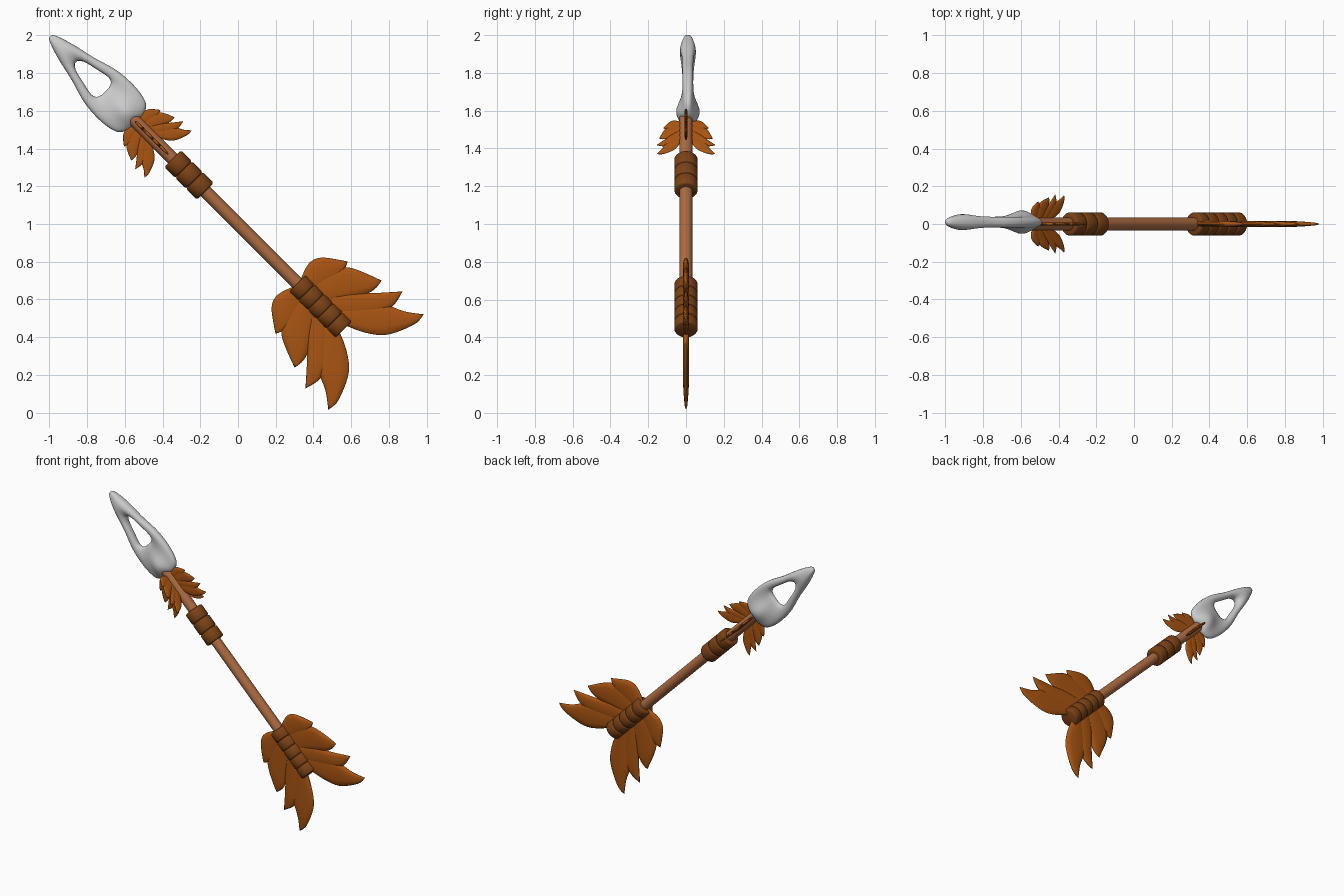
import bpy, bmesh, math
from mathutils import Matrix, Vector

if "Cube" in bpy.data.objects:
    bpy.data.objects.remove(bpy.data.objects["Cube"])

# Arrow frame: local x runs tip -> tail, local y across, local z = towards the front
S = math.sqrt(0.5)
FRAME = Matrix(((S, S, 0, 0), (0, 0, -1, 0), (-S, S, 0, 1), (0, 0, 0, 1)))


def material(name, col):
    m = bpy.data.materials.new(name)
    m.diffuse_color = (*col, 1)
    m.use_nodes = True
    m.node_tree.nodes["Principled BSDF"].inputs["Base Color"].default_value = m.diffuse_color
    return m


WOOD = material("wood", (0.42, 0.15, 0.055))
WRAP = material("leather", (0.20, 0.055, 0.008))
PLUME = material("feather", (0.40, 0.09, 0.006))


def finish(name, bm, mat=None, angle=40):
    bmesh.ops.remove_doubles(bm, verts=bm.verts, dist=1e-5)
    bmesh.ops.recalc_face_normals(bm, faces=bm.faces)
    bm.transform(FRAME)
    me = bpy.data.meshes.new(name)
    bm.to_mesh(me)
    bm.free()
    ob = bpy.data.objects.new(name, me)
    bpy.context.collection.objects.link(ob)
    if mat:
        me.materials.append(mat)
    bpy.ops.object.select_all(action='DESELECT')
    ob.select_set(True)
    bpy.context.view_layer.objects.active = ob
    bpy.ops.object.shade_smooth_by_angle(angle=math.radians(angle))
    return ob


def spline(pts, steps, closed=False):
    """Catmull-Rom samples through 2D points."""
    p = [Vector(q) for q in pts]
    n = len(p)
    get = (lambda i: p[i % n]) if closed else (lambda i: p[max(0, min(n - 1, i))])
    out = []
    for i in range(n if closed else n - 1):
        a, b, c, d = (get(i + k) for k in (-1, 0, 1, 2))
        for s in range(steps):
            t = s / steps
            out.append(0.5 * (2 * b + (c - a) * t + (2 * a - 5 * b + 4 * c - d) * t * t
                              + (3 * b - a - 3 * c + d) * t ** 3))
    return out if closed else out + [p[-1]]


def bridge(bm, rows, wrap=False):
    m = len(rows[0])
    for i in range(len(rows) if wrap else len(rows) - 1):
        r, q = rows[i], rows[(i + 1) % len(rows)]
        for j in range(m):
            k = (j + 1) % m
            bm.faces.new((r[j], r[k], q[k], q[j]))


def lathe(name, prof, mat, sides=32):
    bm = bmesh.new()
    rows = [[bm.verts.new((u, r * math.cos(2 * math.pi * k / sides),
                           r * math.sin(2 * math.pi * k / sides)))
             for k in range(sides)] for u, r in prof]
    bridge(bm, rows)
    bm.faces.new(rows[0])
    bm.faces.new(rows[-1])
    return finish(name, bm, mat)


# Shaft
lathe("shaft", [(-0.84, 0.034), (0.78, 0.034)], WOOD)


# Leather wraps: a row of rounded rings each
def wrap(name, u0, u1, count, r):
    w, b = (u1 - u0) / count, 0.009
    prof = []
    for i in range(count):
        a, e = u0 + i * w, u0 + (i + 1) * w
        prof += [(a + 0.0005, r - b), (a + b * 0.35, r - b * 0.35), (a + b, r),
                 (e - b, r), (e - b * 0.35, r - b * 0.35), (e - 0.0005, r - b)]
    lathe(name, prof, mat=WRAP)


wrap("front_wrap", -0.49, -0.245, 3, 0.062)
wrap("tail_wrap", 0.445, 0.793, 5, 0.062)

# Spear head: rounded ring around the opening, swelling at tip and socket
outer = [(-1.408, 0), (-1.39, .022), (-1.294, .054), (-1.163, .084), (-1.03, .121),
         (-.90, .129), (-.80, .108), (-.765, .055), (-.772, 0)]
inner = [(-1.215, 0), (-1.21, .014), (-1.18, .033), (-1.11, .05), (-1.04, .064),
         (-1.01, .056), (-.998, .036), (-.995, .018), (-.995, 0)]


def closed_loop(half):
    return spline(half + [(u, -v) for u, v in half[-2:0:-1]], 6, True)


def depth(p):
    tip = 0.016 * math.exp(-((p.x + 1.27) / 0.09) ** 2 - (p.y / 0.05) ** 2)
    socket = 0.04 * math.exp(-((p.x + 0.82) / 0.09) ** 2 - (p.y / 0.06) ** 2)
    return 0.028 + tip + socket


bm = bmesh.new()
rows = []
for o, i in zip(closed_loop(outer), closed_loop(inner)):
    row = []
    for k in range(24):
        a = 2 * math.pi * k / 24
        p = i.lerp(o, 0.5 + 0.5 * math.cos(a))
        s = math.sin(a)
        z = math.copysign(abs(s) ** 0.75, s) * depth(p) if abs(s) > 1e-6 else 0
        row.append(bm.verts.new((p.x, p.y, z - 0.01)))
    rows.append(row)
bridge(bm, rows, True)
finish("spear_head", bm, angle=80)

# Feathers: (leading edge, trailing edge), both running root -> tip
FEATHERS = [
    ([(.445, .02), (.414, .117), (.44, .188), (.552, .271)],
     [(.53, .02), (.565, .12), (.575, .21), (.552, .271)]),
    ([(.50, .02), (.50, .13), (.575, .25), (.751, .327)],
     [(.62, .02), (.70, .14), (.755, .25), (.751, .327)]),
    ([(.57, .02), (.657, .143), (.754, .235), (.870, .364)],
     [(.70, .02), (.79, .10), (.885, .25), (.870, .364)]),
    ([(.65, .02), (.807, .218), (.953, .297), (1.035, .358)],
     [(.777, .02), (.882, .068), (.975, .145), (1.038, .285), (1.035, .358)]),
]


def resample(pts, n):
    s = spline(pts, 12)
    acc = [0]
    for a, b in zip(s, s[1:]):
        acc.append(acc[-1] + (b - a).length)
    out, j = [], 0
    for i in range(n + 1):
        d = acc[-1] * i / n
        while j < len(s) - 2 and acc[j + 1] < d:
            j += 1
        out.append(s[j].lerp(s[j + 1], min(1, (d - acc[j]) / (acc[j + 1] - acc[j]))))
    return out


def feather_fan(name, place, thick, spin):
    rot = Matrix.Rotation(spin, 4, 'X')
    for idx, (lead, trail) in enumerate(FEATHERS):
        bm = bmesh.new()
        rows = []
        n = 16
        for i, (a, b) in enumerate(zip(resample(lead, n), resample(trail, n))):
            h = thick * min(1, 3 * (1 - i / n)) ** 0.5
            row = []
            for k in range(12):
                t = 2 * math.pi * k / 12
                u, v = place(a.lerp(b, 0.5 - 0.5 * math.cos(t)))
                s = math.sin(t)
                row.append(bm.verts.new(rot @ Vector((u, v, h * math.copysign(abs(s) ** 0.7, s)))))
            rows.append(row)
        bridge(bm, rows[:-1])
        bm.faces.new(rows[0])
        tip = bm.verts.new(sum((v.co for v in rows[-1]), Vector()) / 12)
        for k in range(12):
            bm.faces.new((rows[-2][k], rows[-2][(k + 1) % 12], tip))
        for v in rows[-1]:
            bm.verts.remove(v)
        finish(f"{name}_{idx + 1}", bm, PLUME, 60)


# Tail: two large fans; neck: four small fans around the shaft
for k in range(2):
    feather_fan(f"tail_feather_{k + 1}", lambda p: (p.x, p.y), 0.016, k * math.pi)
for k in range(4):
    reach = 0.46 if k % 2 == 0 else 0.39
    feather_fan(f"neck_feather_{k + 1}",
                lambda p: (-0.775 + 0.40 * (p.x - 0.41), 0.022 + reach * (p.y - 0.02)),
                0.008, k * math.pi / 2)
